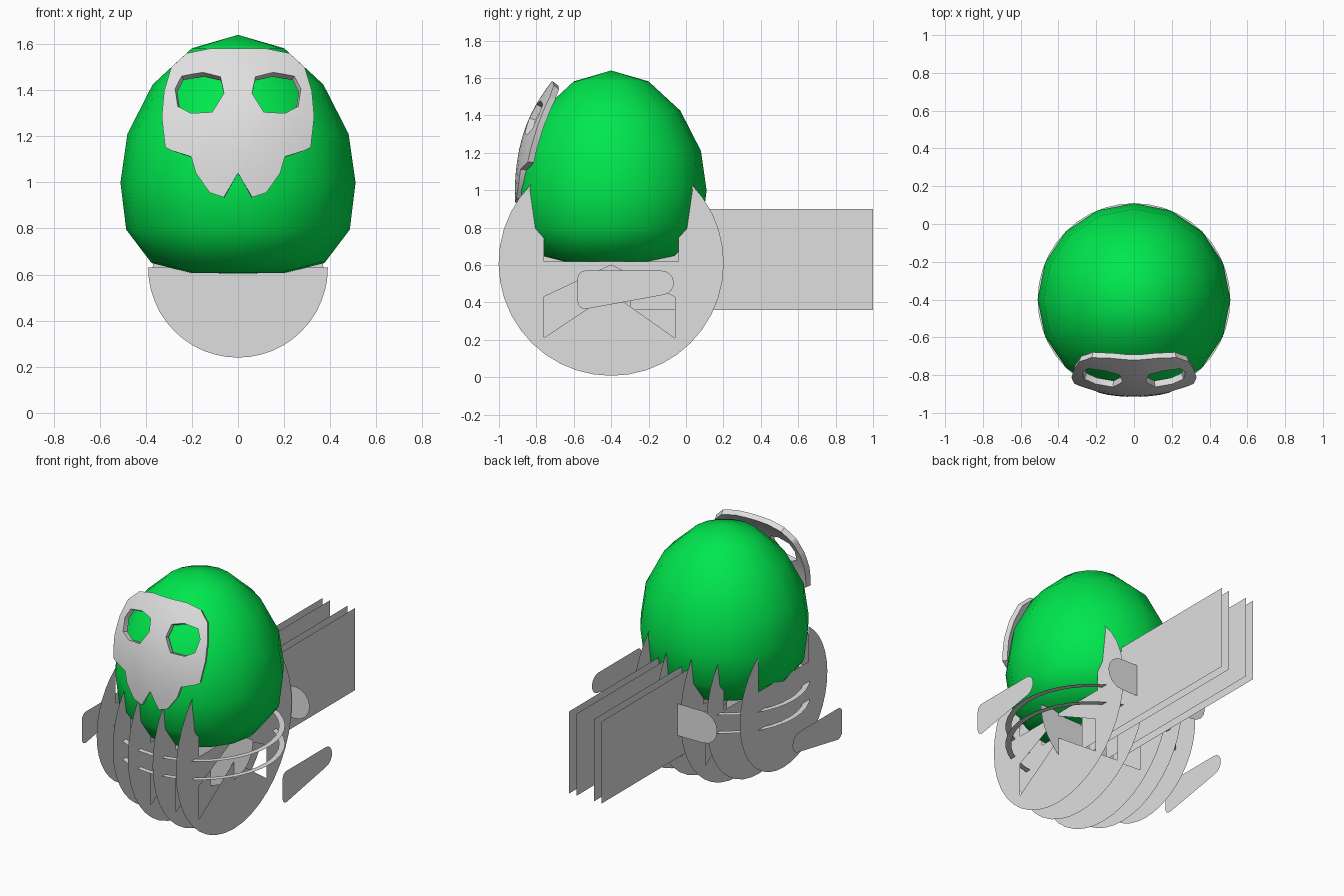
import bpy, bmesh, math

cube = bpy.data.objects.get("Cube")
if cube:
    bpy.data.objects.remove(cube)


def material(name, rgb):
    m = bpy.data.materials.new(name)
    m.use_nodes = True
    m.diffuse_color = (*rgb, 1)
    m.node_tree.nodes["Principled BSDF"].inputs["Base Color"].default_value = (*rgb, 1)
    return m


GREEN = material("bright_green", (0, 0.8, 0.075))
GREY = material("light_grey", (0.74, 0.74, 0.74))
CY, CZ = -0.4, 0.61      # centre of the round frames


def finish(bm, name, mat):
    me = bpy.data.meshes.new(name)
    bm.to_mesh(me)
    bm.free()
    me.materials.append(mat)
    ob = bpy.data.objects.new(name, me)
    bpy.context.collection.objects.link(ob)
    return ob


def filled(loops):
    """Flat sheet in the xy plane; later loops are holes."""
    bm = bmesh.new()
    for loop in loops:
        vs = [bm.verts.new((u, v, 0)) for u, v in loop]
        for a, b in zip(vs, vs[1:] + vs[:1]):
            bm.edges.new((a, b))
    bmesh.ops.triangle_fill(bm, edges=bm.edges[:], use_beauty=True, normal=(0, 0, 1))
    return bm


def plate(name, loops, axis, at):
    """Paper-thin plate facing the given axis."""
    bm = filled(loops)
    for v in bm.verts:
        u, w = v.co.x, v.co.y
        v.co = {"x": (at, u, w), "y": (u, at, w), "z": (u, w, at)}[axis]
    return finish(bm, name, GREY)


def arc(cx, cy, r, start, end, n):
    return [(cx + r * math.cos(start + (end - start) * i / n),
             cy + r * math.sin(start + (end - start) * i / n)) for i in range(n + 1)]


def flip(pts):
    return [(-x, z) for x, z in reversed(pts)]


def notched_disc(r, half, floor):
    """Disc outline with a square notch open at the top."""
    a = math.acos(half / r)
    return arc(CY, CZ, r, math.pi - a, math.tau + a, 32) + [(CY + half, floor), (CY - half, floor)]


# Egg-shaped head
bm = bmesh.new()
profile = [(0, .605), (.2, .607), (.375, .65), (.485, .795), (.51, 1.0),
           (.48, 1.21), (.37, 1.425), (.2, 1.582), (0, 1.64)]
vs = [bm.verts.new((r, CY, z)) for r, z in profile]
es = [bm.edges.new(p) for p in zip(vs, vs[1:])]
bmesh.ops.spin(bm, geom=vs + es, cent=(0, CY, 0), axis=(0, 0, 1), angle=math.tau, steps=16)
bmesh.ops.remove_doubles(bm, verts=bm.verts[:], dist=0.001)
bmesh.ops.recalc_face_normals(bm, faces=bm.faces[:])
for f in bm.faces:
    f.smooth = True
finish(bm, "egg_head", GREEN)

# Skull mask: cut flat, sliced for bending, then curved around the head
half = [(0, 1.57), (.12, 1.57), (.22, 1.55), (.285, 1.49), (.315, 1.39), (.325, 1.28),
        (.31, 1.15), (.28, 1.135), (.2, 1.11), (.18, 1.04), (.12, .955), (.06, .935), (0, 1.04)]
eye = [(.075, 1.45), (.15, 1.468), (.24, 1.453), (.268, 1.4), (.257, 1.325),
       (.2, 1.295), (.11, 1.30), (.06, 1.38)]
bm = filled([half + flip(half)[1:-1], eye, flip(eye)])
cuts = [((0, .98 + .06 * i, 0), (0, 1, 0)) for i in range(10)]
cuts += [((-.28 + .08 * i, 0, 0), (1, 0, 0)) for i in range(8)]
for co, no in cuts:
    bmesh.ops.bisect_plane(bm, geom=bm.verts[:] + bm.edges[:] + bm.faces[:], dist=0.0005,
                           plane_co=co, plane_no=no)
bmesh.ops.remove_doubles(bm, verts=bm.verts[:], dist=0.003)
for v in bm.verts:
    x, z = v.co.x, v.co.y
    v.co = (x, -.898 + .64 * max(0, z - .94) ** 2.6 + .6 * x * x, z)
mask = finish(bm, "skull_mask", GREY)
mod = mask.modifiers.new("thickness", "SOLIDIFY")
mod.thickness, mod.offset = 0.035, 0
bpy.ops.object.select_all(action="DESELECT")
mask.select_set(True)
bpy.context.view_layer.objects.active = mask
bpy.ops.object.modifier_apply(modifier=mod.name)
bpy.ops.object.shade_smooth_by_angle(angle=math.radians(35))

# Upright round frames with a chevron window
window = [(-.76, .21), (-.76, .43), (CY, .6), (-.06, .43), (-.06, .21), (CY, .45)]
for i, x in enumerate((-.1, .08, .25)):
    plate(f"round_frame_{i + 1}", [notched_disc(.602, .36, .62), window], "x", x)

# Smaller solid frames on the right side
plate("inner_side_frame", [notched_disc(.545, .36, .62)], "x", -.25)
plate("outer_side_frame", [notched_disc(.455, .26, .75)], "x", -.43)

# Long tail boards
for i, x in enumerate((-.087, -.032, .098, .153)):
    plate(f"tail_board_{i + 1}", [[(-.3, .36), (1, .36), (1, .9), (-.3, .9)]], "x", x)

# Cross plates: half disc under the head, rounded tongue behind
plate("half_disc_brace", [arc(0, .63, .39, math.pi, math.tau, 24)], "y", CY)
tongue = arc(.27, .61, .105, -math.pi / 2, math.pi / 2, 8)
plate("rear_tongue", [tongue + [(-x, z) for x, z in reversed(tongue)]], "y", .21)

# Two flat hoops around the frames
for name, z in (("lower_hoop", .5), ("upper_hoop", .62)):
    outer = arc(0, CY, .51, 0, math.tau, 40)[:-1]
    inner = arc(0, CY, .475, 0, math.tau, 40)[:-1]
    plate(name, [outer, inner], "z", z)

# Rounded boards floating at each side
board = arc(-.54, .405, .04, math.pi, math.pi * 1.55, 4)
board += arc(-.13, .505, .065, -math.pi * .45, math.pi / 2, 8)
board += arc(-.54, .53, .04, math.pi / 2, math.pi, 4)
for side, x in (("left", .73), ("right", -.73)):
    plate(f"{side}_side_board", [board], "x", x)
